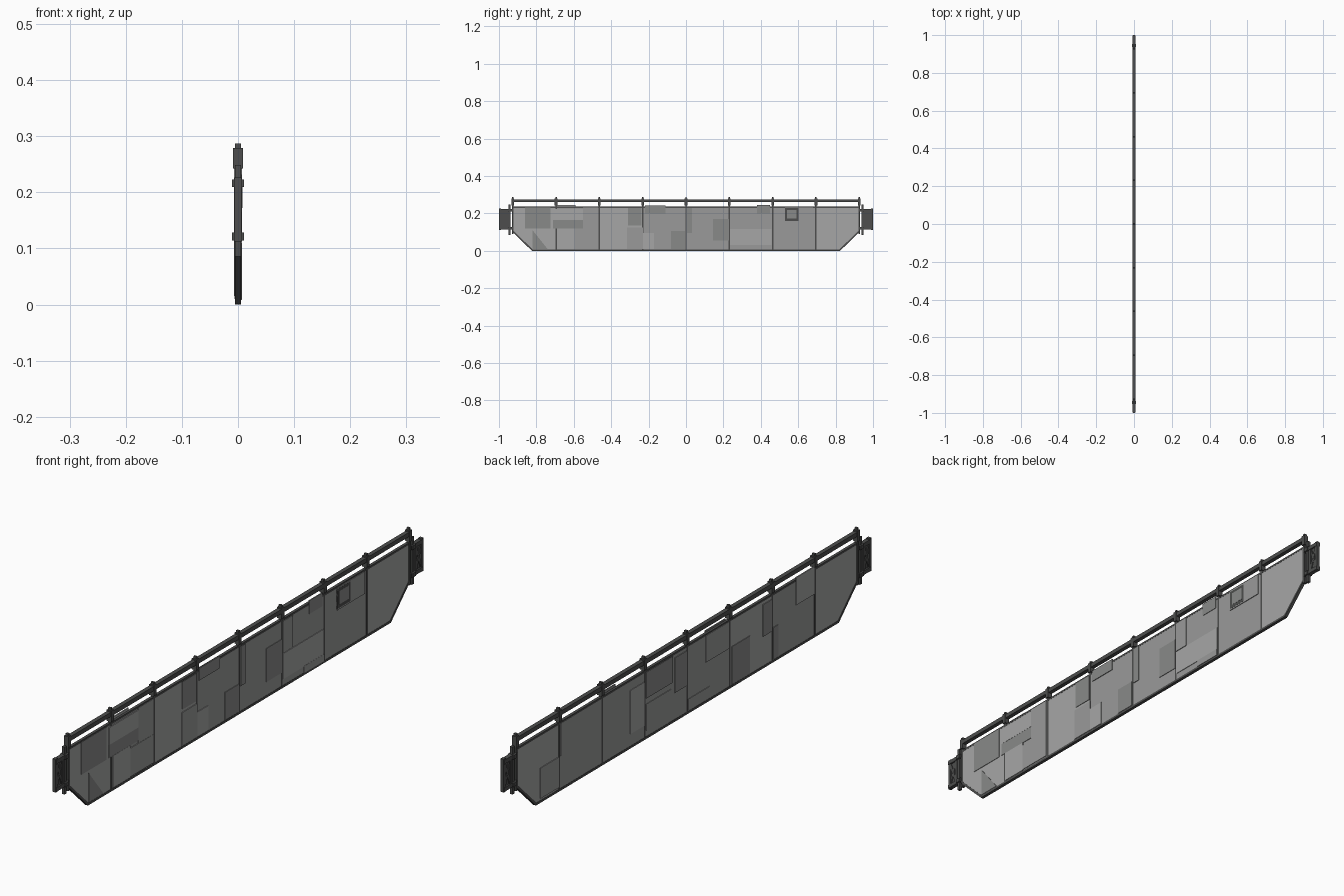
import bpy, bmesh, math
from mathutils import Vector


def material(name, v):
    m = bpy.data.materials.new(name)
    m.diffuse_color = (v, v * 1.01, v, 1)
    return m


DARK = material("dark_steel", 0.075)
GREYS = [material("plate_grey_%d" % i, v) for i, v in enumerate((0.25, 0.32, 0.38))]


def prism(name, pts, x0, x1, mat):
    """Extrude a (y, z) outline from x0 to x1."""
    bm = bmesh.new()
    f = bm.faces.new([bm.verts.new((x0, y, z)) for y, z in pts])
    r = bmesh.ops.extrude_face_region(bm, geom=[f])
    bmesh.ops.translate(bm, vec=(x1 - x0, 0, 0),
                        verts=[v for v in r["geom"] if isinstance(v, bmesh.types.BMVert)])
    bmesh.ops.recalc_face_normals(bm, faces=bm.faces)
    me = bpy.data.meshes.new(name)
    bm.to_mesh(me)
    bm.free()
    me.materials.append(mat)
    ob = bpy.data.objects.new(name, me)
    bpy.context.collection.objects.link(ob)
    return ob


def box(name, y0, y1, z0, z1, hx, mat=DARK, x0=None):
    a = -hx if x0 is None else x0
    return prism(name, [(y0, z0), (y1, z0), (y1, z1), (y0, z1)], a, hx, mat)


def strut(name, a, b, w, hx):
    """Flat bar between two (y, z) points."""
    a, b = Vector(a), Vector(b)
    d = (b - a).normalized() * (w / 2)
    n = Vector((-d.y, d.x))
    return prism(name, [a - n, b - n, b + n, a + n], -hx, hx, DARK)


posts = [-0.927, -0.695, -0.463, -0.232, 0, 0.232, 0.463, 0.695, 0.927]

# main plates, the two end ones with a chamfered lower corner
tone = [2, 1, 2, 1, 1, 1, 1, 2]
for i in range(8):
    y0, y1 = posts[i] + 0.004, posts[i + 1] - 0.004
    zb, zt = 0.006, 0.234
    pts = [(y0, zb), (y1, zb), (y1, zt), (y0, zt)]
    if i == 0:
        pts = [(-0.824, zb), (y1, zb), (y1, zt), (y0, zt), (y0, 0.102)]
    if i == 7:
        pts = [(y0, zb), (0.824, zb), (y1, 0.102), (y1, zt), (y0, zt)]
    prism("main_plate", pts, -0.0045, 0.0045, GREYS[tone[i]])

# patches on the right face: y0, y1, z0, z1, tone
right = [(-.86, -.725, .12, .232, 0), (-.71, -.55, .165, .225, 2),
         (-.71, -.55, .12, .165, 0), (-.69, -.595, .01, .12, 2),
         (-.55, -.47, .11, .232, 1), (-.595, -.47, .012, .11, 1),
         (-.31, -.237, .135, .23, 0), (-.315, -.23, .01, .125, 1),
         (-.23, -.17, .01, .095, 2), (-.22, -.11, .2, .242, 0),
         (-.08, -.005, .01, .105, 0), (.005, .032, .095, .23, 0),
         (.145, .23, .055, .17, 0), (.236, .29, .12, .23, 1),
         (.236, .457, .03, .118, 2), (.35, .457, .008, .032, 1),
         (.38, .45, .2, .246, 0), (.53, .68, .155, .232, 1)]
left = [(.61, .69, .12, .232, 1), (.70, .80, .015, .12, 1),
        (.235, .31, .05, .2, 2), (.08, .225, .14, .23, 0),
        (.09, .225, .03, .12, 1), (.005, .07, .1, .22, 0),
        (-.12, -.005, .01, .05, 1), (-.225, -.1, .14, .232, 1),
        (-.34, -.24, .01, .14, 0), (-.457, -.41, .11, .22, 0),
        (-.495, -.468, .01, .12, 0), (-.69, -.59, .15, .245, 2)]
for side, patches in ((1, right), (-1, left)):
    for i, (a, b, c, d, t) in enumerate(patches):
        x0, x1 = side * 0.003, side * (0.0064 + 0.0006 * (i % 2))
        prism("patch_plate", [(a, c), (b, c), (b, d), (a, d)], x0, x1, GREYS[t])

# triangular scrap plate and small hatch with a raised border
prism("corner_patch", [(-.82, .01), (-.74, .01), (-.82, .11)], 0.003, 0.006, GREYS[0])
box("hatch_border", .53, .602, .16, .228, 0.0074, DARK, 0.003)
box("hatch_plate", .54, .592, .172, .218, 0.008, GREYS[0], 0.003)

# dark edging around the lower border and along the top
box("bottom_edge", -.824, .824, 0, .008, 0.0055)
box("top_edge", -.925, .925, .230, .237, 0.005)
for s in (-1, 1):
    strut("chamfer_edge", (s * .822, .004), (s * .925, .104), .008, 0.0055)
    strut("end_edge", (s * .925, .102), (s * .925, .235), .008, 0.0055)

# handrail, dividing posts and rail collars
box("top_rail", -.93, .93, .260, .275, 0.0075)
for i, y in enumerate(posts):
    zb = 0.09 if i in (0, 8) else 0.002
    box("post", y - .004, y + .004, zb, .287, 0.005)
    box("rail_collar", y - .007, y + .007, .242, .279, 0.009)

# braced frames at both ends
for s in (-1, 1):
    def end_box(name, a, b, c, d, hx):
        box(name, min(s * a, s * b), max(s * a, s * b), c, d, hx)
    end_box("end_hinge_post", .939, .950, .086, .249, 0.005)
    end_box("end_inner_bar", .954, .964, .118, .222, 0.006)
    end_box("end_outer_bar", .988, 1.0, .112, .226, 0.006)
    end_box("end_backing_plate", .95, .99, .124, .213, 0.002)
    for z in (.121, .216):
        end_box("end_cross_bar", .93, .999, z - .007, z + .007, 0.0075)
        end_box("hinge_flange", .936, .952, z - .007, z + .007, 0.011)
    strut("end_brace", (s * .96, .124), (s * .993, .213), .009, 0.005)
    strut("end_brace", (s * .96, .213), (s * .993, .124), .009, 0.0045)
